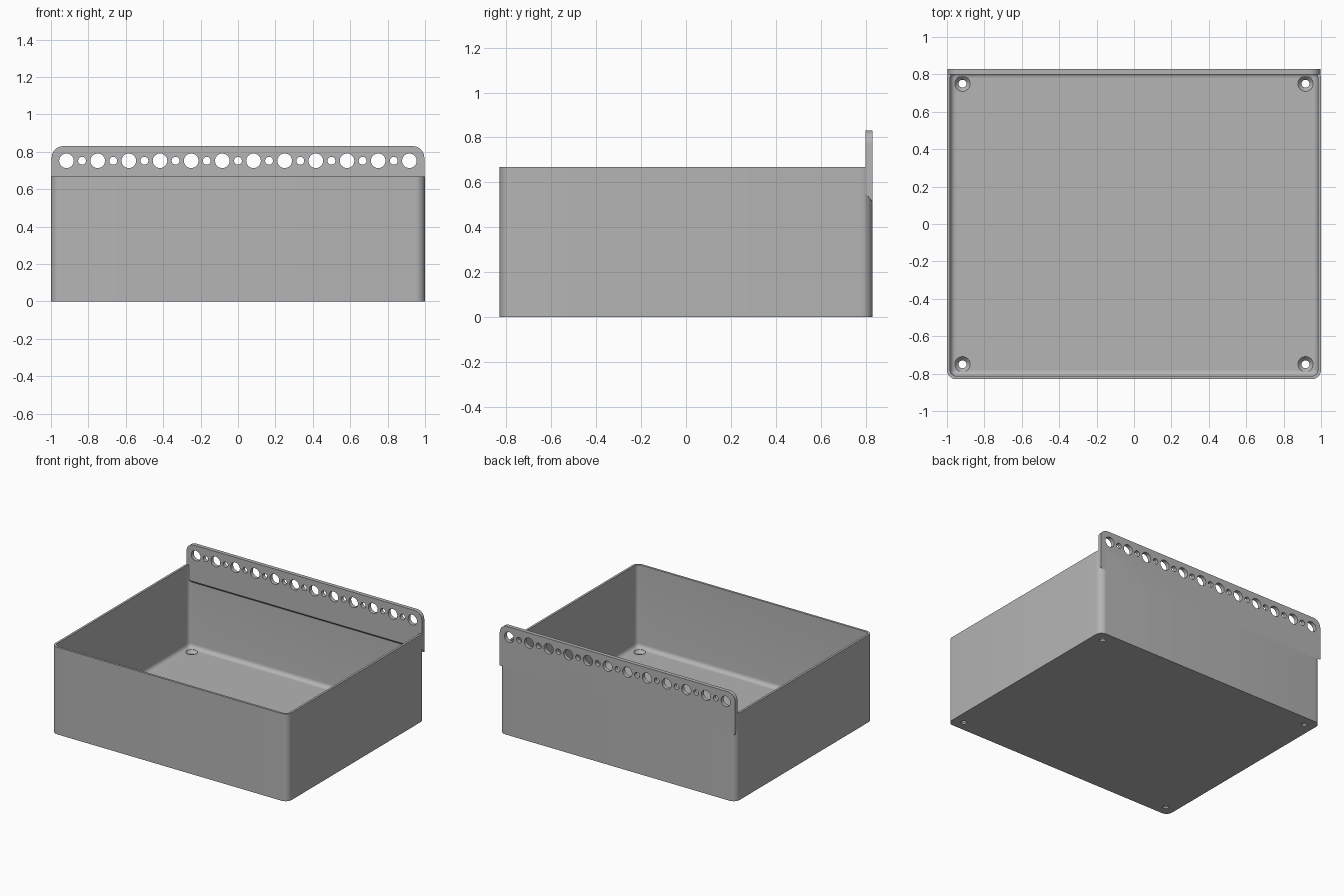
import bpy, bmesh, math
from mathutils import Matrix

cube = bpy.data.objects.get("Cube")
if cube:
    bpy.data.objects.remove(cube, do_unlink=True)

HX, HY, TOP = 1.0, 0.83, 0.667      # half width, half depth, wall height
WALL, FLOOR, RAD = 0.017, 0.034, 0.05

grey = bpy.data.materials.new("plain grey")
grey.use_nodes = True
grey.diffuse_color = (0.46, 0.46, 0.46, 1)
grey.node_tree.nodes["Principled BSDF"].inputs["Base Color"].default_value = (0.46, 0.46, 0.46, 1)


def link_mesh(name, bm):
    bmesh.ops.recalc_face_normals(bm, faces=bm.faces)
    me = bpy.data.meshes.new(name)
    bm.to_mesh(me)
    bm.free()
    me.materials.append(grey)
    ob = bpy.data.objects.new(name, me)
    bpy.context.collection.objects.link(ob)
    return ob


def activate(ob):
    bpy.ops.object.select_all(action='DESELECT')
    ob.select_set(True)
    bpy.context.view_layer.objects.active = ob


def arc(cx, cy, r, start, end, steps):
    return [(cx + r * math.cos(a), cy + r * math.sin(a))
            for a in (start + (end - start) * i / steps for i in range(steps + 1))]


def rounded_outline(inset):
    r = max(RAD - inset, 0.004)
    x, y = HX - inset - r, HY - inset - r
    pts = []
    for k, (sx, sy) in enumerate([(1, 1), (-1, 1), (-1, -1), (1, -1)]):
        pts += arc(sx * x, sy * y, r, k * math.pi / 2, (k + 1) * math.pi / 2, 8)
    return pts


# Tray: outlines stacked up the outside, over the rim and down to the floor
fillet = 0.032
levels = [(0, 0), (0, TOP), (WALL, TOP)]
for i in range(7):
    a = i / 6 * math.pi / 2
    levels.append((WALL + fillet * (1 - math.cos(a)), FLOOR + fillet * (1 - math.sin(a))))
bm = bmesh.new()
rings = [[bm.verts.new((x, y, z)) for x, y in rounded_outline(d)] for d, z in levels]
for low, high in zip(rings, rings[1:]):
    n = len(low)
    for i in range(n):
        j = (i + 1) % n
        bm.faces.new((low[i], low[j], high[j], high[i]))
bm.faces.new(rings[0])
bm.faces.new(rings[-1])
tray = link_mesh("tray", bm)

# Countersunk screw holes in the four floor corners
bm = bmesh.new()
for sx in (-1, 1):
    for sy in (-1, 1):
        profile = [(0.021, -0.02), (0.021, 0.012), (0.041, FLOOR), (0.041, 0.06)]
        loops = [[bm.verts.new((x, y, z)) for x, y in
                  arc(sx * 0.917, sy * 0.75, r, 0, math.tau * 31 / 32, 31)] for r, z in profile]
        for low, high in zip(loops, loops[1:]):
            for i in range(32):
                j = (i + 1) % 32
                bm.faces.new((low[i], low[j], high[j], high[i]))
        bm.faces.new(loops[0])
        bm.faces.new(loops[-1])
cutter = link_mesh("screw_hole_cutter", bm)
cutter.hide_render = True
mod = tray.modifiers.new("screw_holes", 'BOOLEAN')
mod.operation, mod.solver, mod.object = 'DIFFERENCE', 'EXACT', cutter
activate(tray)
bpy.ops.object.modifier_apply(modifier=mod.name)
bpy.data.objects.remove(cutter, do_unlink=True)

# Hanging rail: filled outline with alternating large and small holes
PX, LOW, HIGH, R = 0.996, 0.515, 0.83, 0.06
curve = bpy.data.curves.new("hanging_rail", 'CURVE')
curve.dimensions, curve.fill_mode, curve.extrude = '2D', 'BOTH', 0.015


def add_loop(pts):
    s = curve.splines.new('POLY')
    s.points.add(len(pts) - 1)
    for p, (x, y) in zip(s.points, pts):
        p.co = (x, y, 0, 1)
    s.use_cyclic_u = True


add_loop([(-PX, LOW), (PX, LOW)] + arc(PX - R, HIGH - R, R, 0, math.pi / 2, 10)
         + arc(R - PX, HIGH - R, R, math.pi / 2, math.pi, 10))
for i in range(23):
    add_loop(arc(-0.917 + i / 12, 0.752, 0.021 if i % 2 else 0.039, 0, math.tau * 31 / 32, 31))
rail = bpy.data.objects.new("hanging_rail", curve)
bpy.context.collection.objects.link(rail)
activate(rail)
bpy.ops.object.convert(target='MESH')
rail = bpy.context.view_layer.objects.active
rail.data.transform(Matrix.Translation((0, 0.815, 0)) @ Matrix.Rotation(math.pi / 2, 4, 'X'))

# Sloped underside of the rail
for v in rail.data.vertices:
    if v.co.z < LOW + 0.01 and v.co.y < 0.815:
        v.co.z = 0.55
bm = bmesh.new()
bm.from_mesh(rail.data)
bmesh.ops.remove_doubles(bm, verts=bm.verts, dist=0.0001)
bmesh.ops.recalc_face_normals(bm, faces=bm.faces)
bm.to_mesh(rail.data)
bm.free()
rail.data.materials.clear()
rail.data.materials.append(grey)

for ob in (tray, rail):
    activate(ob)
    bpy.ops.object.shade_smooth_by_angle(angle=math.radians(30))
